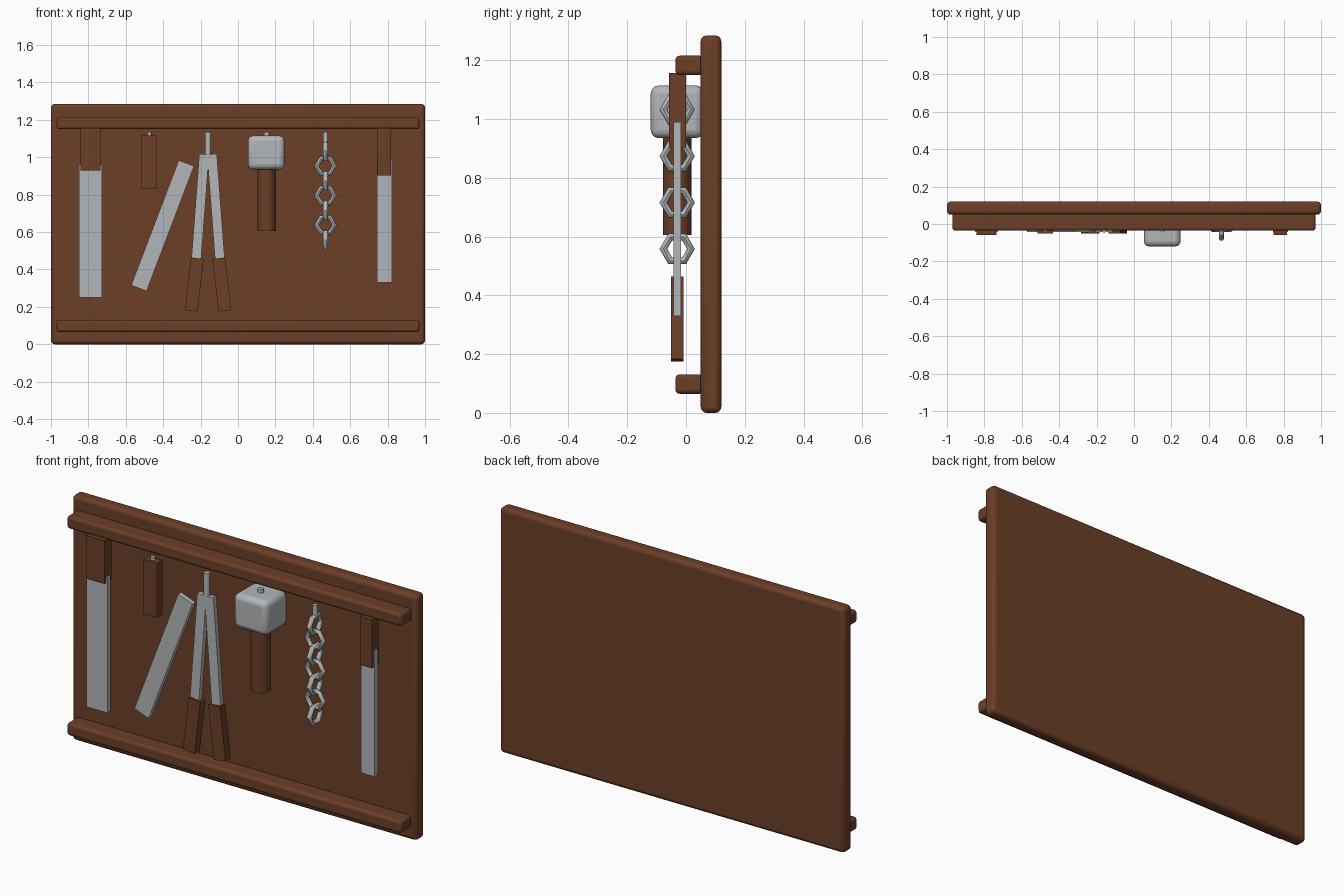
import bpy, math
from mathutils import Vector

cube = bpy.data.objects.get("Cube")
if cube:
    bpy.data.objects.remove(cube, do_unlink=True)


def material(name, colour):
    m = bpy.data.materials.new(name)
    m.use_nodes = True
    m.diffuse_color = (*colour, 1)
    m.node_tree.nodes["Principled BSDF"].inputs["Base Color"].default_value = (*colour, 1)
    return m


WOOD = material("brown_wood", (0.147, 0.049, 0.02))
METAL = material("grey_metal", (0.45, 0.47, 0.49))
TOOL_Y = -0.03


def finish(name, mat, smooth=True):
    ob = bpy.context.object
    ob.name = name
    ob.data.materials.append(mat)
    if smooth:
        bpy.ops.object.shade_smooth_by_angle(angle=math.radians(50))
    return ob


def box(name, mat, x, y, z, bevel=0.0):
    """Box from (min, max) pairs, with optional rounded edges."""
    mid = [(a + b) / 2 for a, b in (x, y, z)]
    bpy.ops.mesh.primitive_cube_add(size=1, location=mid)
    ob = bpy.context.object
    ob.scale = [b - a for a, b in (x, y, z)]
    bpy.ops.object.transform_apply(location=False, rotation=False, scale=True)
    if bevel:
        mod = ob.modifiers.new("rounded_edges", "BEVEL")
        mod.width, mod.segments = bevel, 3
    return finish(name, mat, bool(bevel))


def bar(name, mat, top, bottom, width, depth):
    """Flat bar hanging between two (x, z) points."""
    a, b = (Vector((p[0], TOOL_Y, p[1])) for p in (top, bottom))
    d = a - b
    half = d.length / 2
    ob = box(name, mat, (-width / 2, width / 2), (-depth / 2, depth / 2), (-half, half))
    ob.location = (a + b) / 2
    ob.rotation_euler.y = math.atan2(d.x, d.z)
    return ob


def rod(name, mat, x, z0, z1, radius, sides=12):
    bpy.ops.mesh.primitive_cylinder_add(vertices=sides, radius=radius, depth=z1 - z0,
                                        location=(x, TOOL_Y, (z0 + z1) / 2))
    return finish(name, mat)


# Backboard and rails
box("backboard", WOOD, (-1, 1), (0.05, 0.12), (0, 1.285), 0.02)
for name, z in (("lower_rail", 0.065), ("upper_rail", 1.15)):
    box(name, WOOD, (-0.97, 0.97), (-0.036, 0.06), (z, z + 0.066), 0.014)

# Two saws
box("wide_saw_blade", METAL, (-0.85, -0.727), (-0.043, -0.017), (0.25, 0.96))
box("wide_saw_handle", WOOD, (-0.842, -0.735), (-0.058, 0), (0.93, 1.157))
box("narrow_saw_blade", METAL, (0.743, 0.823), (-0.043, -0.017), (0.33, 0.99))
box("narrow_saw_handle", WOOD, (0.747, 0.817), (-0.058, 0), (0.903, 1.157))

# Hanging knife: handle and tilted blade
box("knife_handle", WOOD, (-0.516, -0.433), (-0.052, -0.008), (0.83, 1.117))
bar("knife_blade", METAL, (-0.276, 0.968), (-0.53, 0.3), 0.088, 0.026)

# Tongs, mirrored about their pivot
pivot = -0.16
for side, s in (("right", -1), ("left", 1)):
    bar(side + "_tong_arm", METAL, (pivot + s * 0.021, 1.016),
        (pivot + s * 0.063, 0.455), 0.052, 0.025)
    bar(side + "_tong_grip", WOOD, (pivot + s * 0.057, 0.46),
        (pivot + s * 0.09, 0.179), 0.068, 0.043)

# Mallet
box("mallet_head", METAL, (0.053, 0.249), (-0.12, 0.06), (0.935, 1.115), 0.028)
rod("mallet_handle", WOOD, 0.153, 0.605, 0.96, 0.049)

# Hanging pegs
for name, x, z, r in (("knife_peg", -0.473, 1.1, 0.012), ("tong_peg", pivot, 1.0, 0.016),
                      ("mallet_peg", 0.153, 1.1, 0.015), ("chain_peg", 0.468, 1.06, 0.013)):
    rod(name, METAL, x, z, 1.134, r)

# Chain of six-sided links, alternately turned a quarter
for i in range(7):
    bpy.ops.mesh.primitive_torus_add(
        major_segments=6, minor_segments=8, major_radius=0.047, minor_radius=0.013,
        location=(0.468, TOOL_Y, 1.032 - 0.079 * i),
        rotation=(math.pi / 2, 0, math.pi / 2 if i % 2 == 0 else 0))
    finish("chain_link_%d" % (i + 1), METAL)
